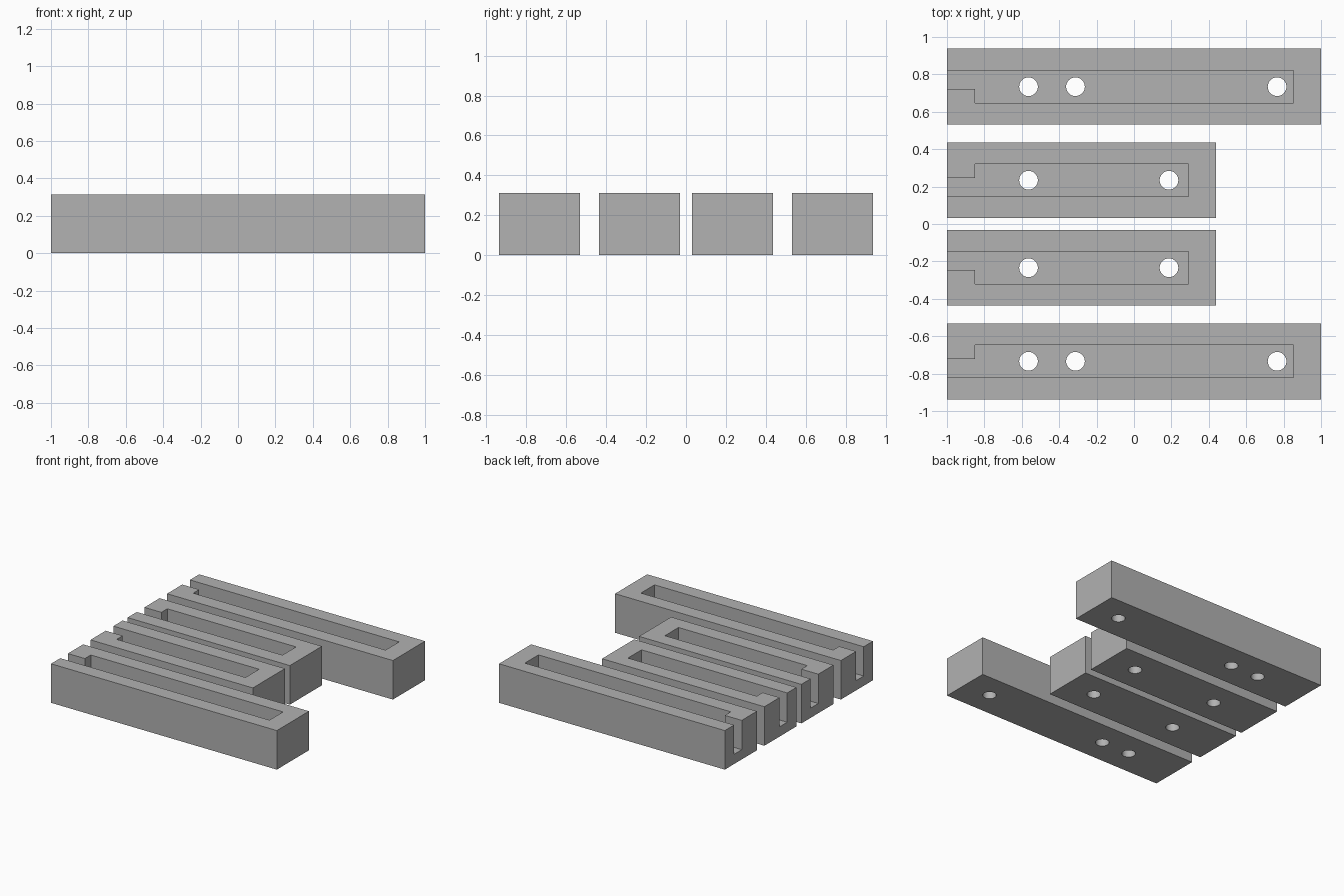
import bpy
import bmesh
from math import radians

if "Cube" in bpy.data.objects:
    bpy.data.objects.remove(bpy.data.objects["Cube"], do_unlink=True)

HEIGHT, HALF_WIDTH, FLOOR = 0.3125, 0.203, 0.078
SLOT_HALF, STEP_Y, STEP_X = 0.086, -0.011, -0.85
END_WALL, HOLE_RADIUS = 0.147, 0.05

grey = bpy.data.materials.new("plain grey")
grey.use_nodes = True
grey.diffuse_color = (0.445, 0.445, 0.445, 1)
grey.node_tree.nodes["Principled BSDF"].inputs["Base Color"].default_value = grey.diffuse_color


def prism(name, outline, z0, z1):
    """Extrude a flat outline upward from z0 to z1."""
    bm = bmesh.new()
    face = bm.faces.new([bm.verts.new((x, y, z0)) for x, y in outline])
    grown = bmesh.ops.extrude_face_region(bm, geom=[face])
    top = [v for v in grown["geom"] if isinstance(v, bmesh.types.BMVert)]
    bmesh.ops.translate(bm, verts=top, vec=(0, 0, z1 - z0))
    bmesh.ops.recalc_face_normals(bm, faces=bm.faces)
    mesh = bpy.data.meshes.new(name)
    bm.to_mesh(mesh)
    bm.free()
    mesh.materials.append(grey)
    obj = bpy.data.objects.new(name, mesh)
    bpy.context.collection.objects.link(obj)
    return obj


def cut(obj, cutter):
    """Subtract the cutter, apply the result and discard the cutter."""
    cutter.hide_render = True
    mod = obj.modifiers.new("cut", 'BOOLEAN')
    mod.operation, mod.solver, mod.object = 'DIFFERENCE', 'EXACT', cutter
    bpy.ops.object.select_all(action='DESELECT')
    bpy.context.view_layer.objects.active = obj
    obj.select_set(True)
    bpy.ops.object.modifier_apply(modifier=mod.name)
    bpy.data.objects.remove(cutter, do_unlink=True)


def slotted_bar(name, end, y, side, holes):
    """Solid bar with an open-ended stepped slot and drilled floor holes."""
    w = HALF_WIDTH
    bar = prism(name, [(-1, y - w), (end, y - w), (end, y + w), (-1, y + w)], 0, HEIGHT)

    # Slot narrows to one side at the open end
    inner = end - END_WALL
    path = [(-1.1, SLOT_HALF), (inner, SLOT_HALF), (inner, -SLOT_HALF),
            (STEP_X, -SLOT_HALF), (STEP_X, STEP_Y), (-1.1, STEP_Y)]
    cut(bar, prism("slot_cutter", [(px, y + side * py) for px, py in path], FLOOR, HEIGHT + 0.1))

    # Round holes through the floor
    for x in holes:
        bpy.ops.mesh.primitive_cylinder_add(vertices=32, radius=HOLE_RADIUS, depth=0.3,
                                            location=(x, y, 0))
        drill = bpy.context.object
        drill.data.materials.append(grey)
        cut(bar, drill)
    bpy.ops.object.shade_smooth_by_angle(angle=radians(30))


# Mirrored pairs: long outer bars and short inner bars
for label, s in (("back", 1), ("front", -1)):
    slotted_bar("long_bar_" + label, 1.0, s * 0.734, s, (-0.564, -0.313, 0.765))
    slotted_bar("short_bar_" + label, 0.4375, s * 0.234, -s, (-0.564, 0.187))
